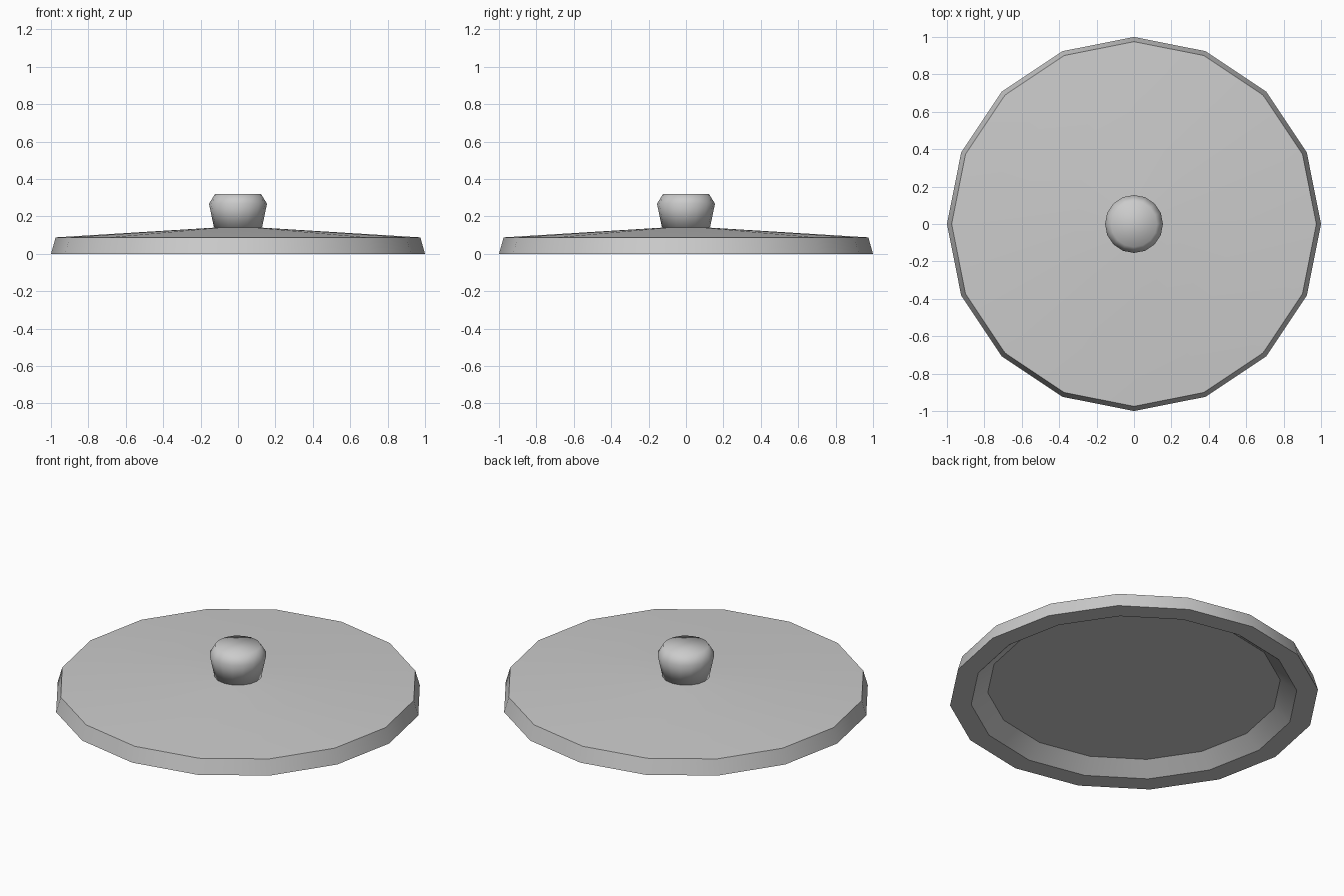
import bpy, bmesh, math

cube = bpy.data.objects.get("Cube")
if cube:
    bpy.data.objects.remove(cube, do_unlink=True)

SIDES = 16

grey = bpy.data.materials.new("light grey")
grey.use_nodes = True
colour = (0.6, 0.6, 0.6, 1)
grey.diffuse_color = colour
grey.node_tree.nodes["Principled BSDF"].inputs["Base Color"].default_value = colour


def lathe(name, profile, smooth_angle):
    """Turn a bottom-to-top list of (radius, height) rings into a capped solid."""
    bm = bmesh.new()
    rings = []
    for r, z in profile:
        angles = [2 * math.pi * i / SIDES for i in range(SIDES)]
        rings.append([bm.verts.new((r * math.cos(a), r * math.sin(a), z)) for a in angles])
    for low, high in zip(rings, rings[1:]):
        for i in range(SIDES):
            j = (i + 1) % SIDES
            bm.faces.new((low[i], low[j], high[j], high[i]))
    bm.faces.new(rings[0][::-1])
    bm.faces.new(rings[-1])
    bmesh.ops.recalc_face_normals(bm, faces=bm.faces)
    mesh = bpy.data.meshes.new(name)
    bm.to_mesh(mesh)
    bm.free()
    mesh.materials.append(grey)
    obj = bpy.data.objects.new(name, mesh)
    bpy.context.collection.objects.link(obj)
    bpy.ops.object.select_all(action='DESELECT')
    obj.select_set(True)
    bpy.context.view_layer.objects.active = obj
    bpy.ops.object.shade_smooth_by_angle(angle=math.radians(smooth_angle))
    return obj


# Lid plate: recessed ceiling, sloped inner wall, flat rim, outer wall, shallow cone
lathe("lid_plate", [(0.795, 0.07), (0.885, 0), (1, 0), (0.975, 0.088), (0.128, 0.14)], 30)

# Knob: flared stem with a chamfered, softly shaded top
lathe("lid_knob", [(0.128, 0.138), (0.155, 0.268), (0.123, 0.32)], 85)
